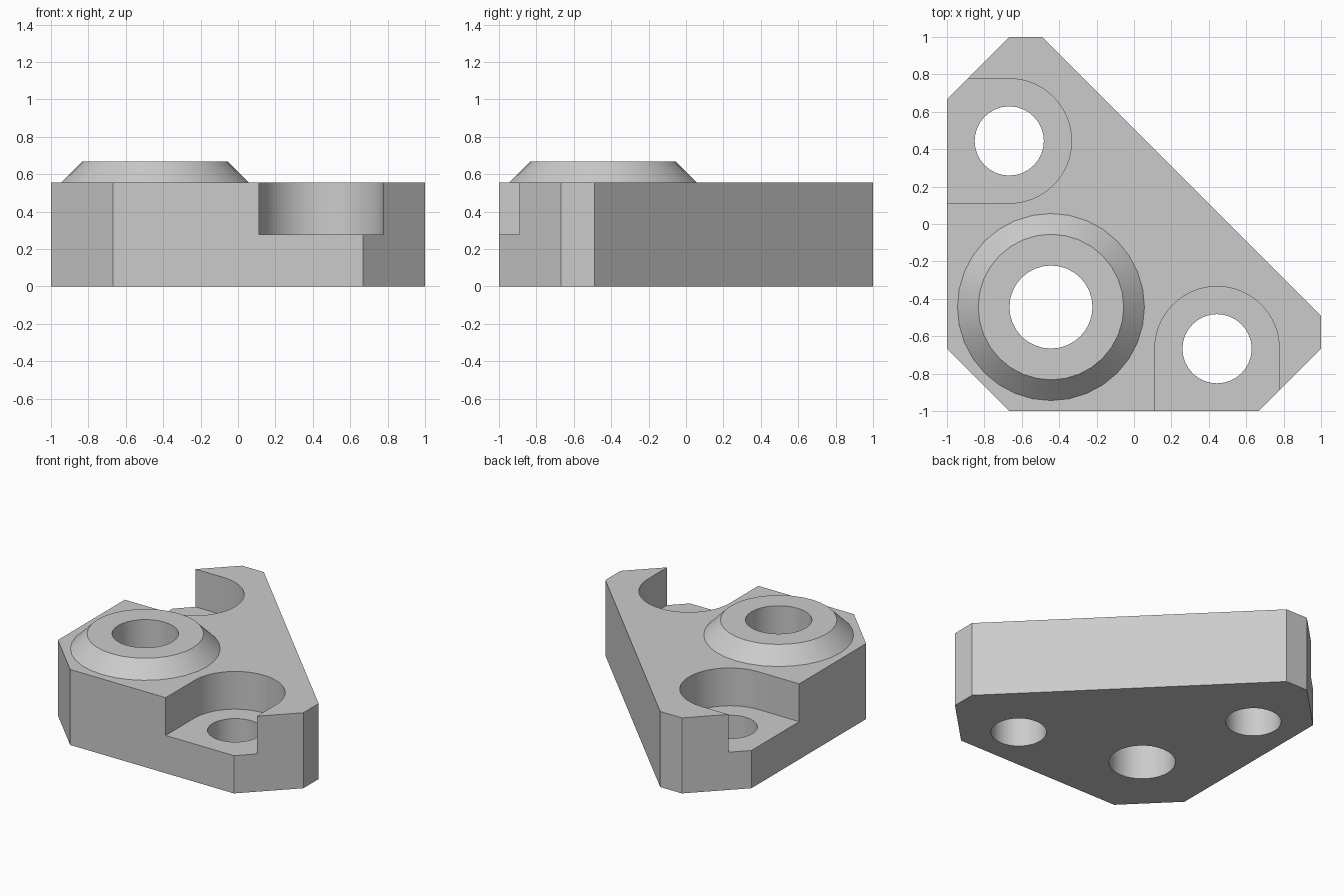
import bpy, bmesh
from math import sin, cos, pi, radians

if "Cube" in bpy.data.objects:
    bpy.data.objects.remove(bpy.data.objects["Cube"], do_unlink=True)

grey = bpy.data.materials.new("plain grey")
grey.use_nodes = True
COLOUR = (0.6, 0.6, 0.6, 1)
grey.diffuse_color = COLOUR
grey.node_tree.nodes["Principled BSDF"].inputs["Base Color"].default_value = COLOUR

HEIGHT, BOSS_TOP, POCKET_FLOOR = 0.556, 0.667, 0.278
SEGMENTS = 32


def add_object(name, bm):
    bmesh.ops.recalc_face_normals(bm, faces=bm.faces)
    mesh = bpy.data.meshes.new(name)
    bm.to_mesh(mesh)
    bm.free()
    mesh.materials.append(grey)
    obj = bpy.data.objects.new(name, mesh)
    bpy.context.collection.objects.link(obj)
    return obj


def prism(name, outline, bottom, top):
    bm = bmesh.new()
    face = bm.faces.new([bm.verts.new((x, y, bottom)) for x, y in outline])
    side = bmesh.ops.extrude_face_region(bm, geom=[face])
    verts = [v for v in side["geom"] if isinstance(v, bmesh.types.BMVert)]
    bmesh.ops.translate(bm, verts=verts, vec=(0, 0, top - bottom))
    return add_object(name, bm)


def arc(centre, radius, sweep, count):
    return [(centre[0] + radius * cos(sweep * i / SEGMENTS),
             centre[1] + radius * sin(sweep * i / SEGMENTS)) for i in range(count)]


def combine(target, tool, operation):
    mod = target.modifiers.new(operation.lower(), "BOOLEAN")
    mod.operation, mod.solver, mod.object = operation, "EXACT", tool
    bpy.context.view_layer.objects.active = target
    bpy.ops.object.modifier_apply(modifier=mod.name)
    bpy.data.objects.remove(tool, do_unlink=True)


def swap(points):
    return [(y, x) for x, y in points]


# Corner plate: half the outline, mirrored across its diagonal
half = [(-0.667, -1), (0.667, -1), (1, -0.667), (1, -0.49)]
block = prism("bracket_block", half + swap(half[::-1]), 0, HEIGHT)

# Tapered boss around the main bore, sunk slightly into the plate
boss_centre, sink = (-0.444, -0.444), 0.1
bm = bmesh.new()
rings = [[bm.verts.new((x, y, z)) for x, y in arc(boss_centre, r, 2 * pi, SEGMENTS)]
         for r, z in ((0.5, HEIGHT - sink), (0.5, HEIGHT), (0.389, BOSS_TOP))]
for low, high in zip(rings, rings[1:]):
    for i in range(SEGMENTS):
        j = (i + 1) % SEGMENTS
        bm.faces.new((low[i], low[j], high[j], high[i]))
bm.faces.new(rings[0])
bm.faces.new(rings[-1])
combine(block, add_object("boss", bm), "UNION")

# Open-ended round pockets for the two screws
screw, pocket_radius = (0.444, -0.667), 0.333
slot = arc(screw, pocket_radius, pi, SEGMENTS + 1)
slot += [(screw[0] - pocket_radius, -1.2), (screw[0] + pocket_radius, -1.2)]
for outline in (slot, swap(slot)):
    combine(block, prism("pocket_cutter", outline, POCKET_FLOOR, 1), "DIFFERENCE")

# Through holes: main bore and two screw holes
for centre, radius in ((boss_centre, 0.222), (screw, 0.185), (screw[::-1], 0.185)):
    hole = arc(centre, radius, 2 * pi, SEGMENTS)
    combine(block, prism("hole_cutter", hole, -0.2, 1), "DIFFERENCE")

bpy.ops.object.select_all(action="DESELECT")
block.select_set(True)
bpy.context.view_layer.objects.active = block
bpy.ops.object.shade_smooth_by_angle(angle=radians(30))
